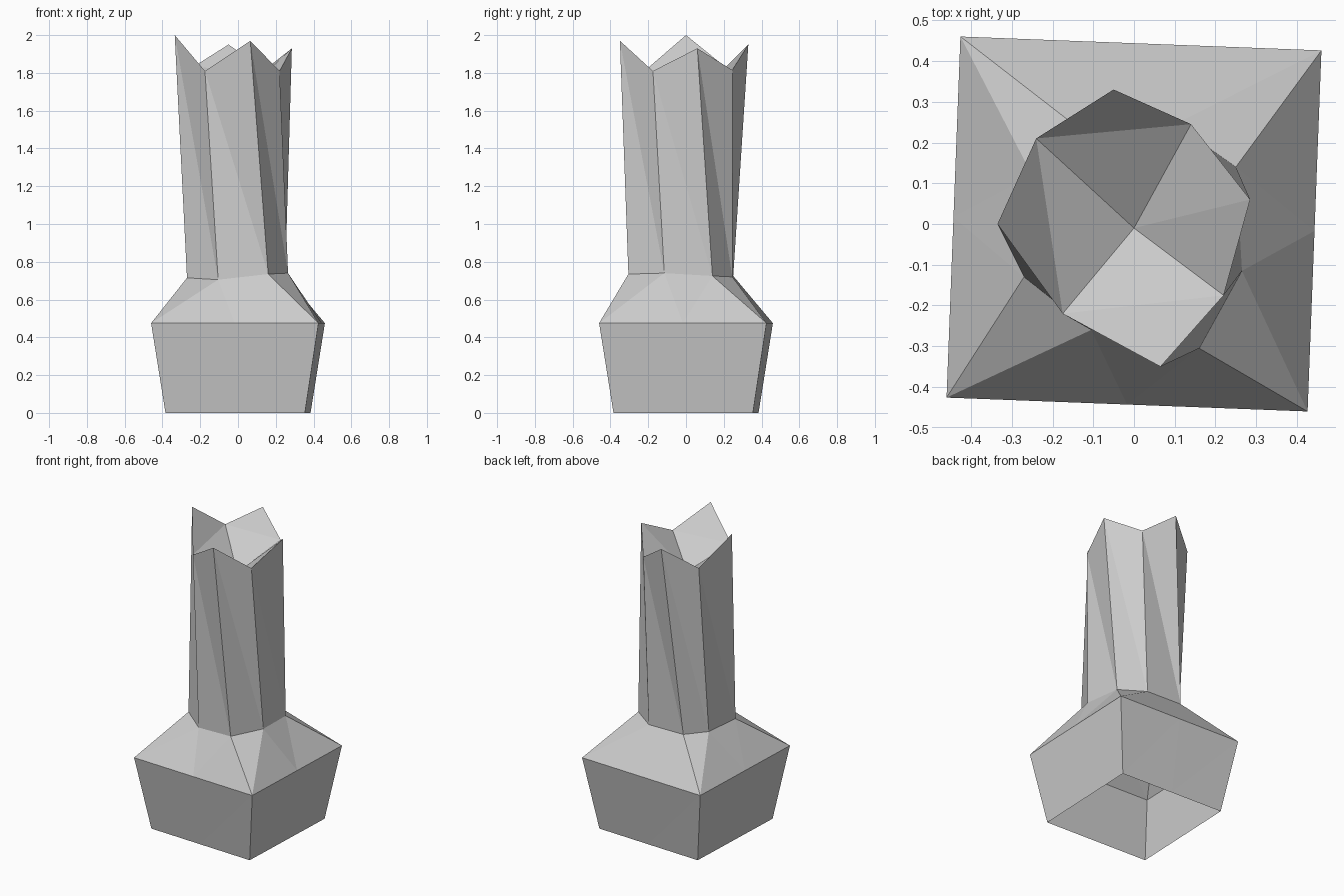
import bpy

if "Cube" in bpy.data.objects:
    bpy.data.objects.remove(bpy.data.objects["Cube"])

# Cross-sections, eight points each, counter-clockwise from the front left
def square(half, twist, z):
    a, b = half + twist, half - twist
    corners = [(-a, -b), (b, -a), (a, b), (-b, a)]
    ring = []
    for i, p in enumerate(corners):
        q = corners[(i + 1) % 4]
        ring += [(*p, z), ((p[0] + q[0]) / 2, (p[1] + q[1]) / 2, z)]
    return ring

foot = square(0.369, 0.015, 0.0)
shoulder = square(0.443, 0.017, 0.475)
neck = [(-0.27, -0.13, 0.715), (-0.105, -0.26, 0.705),
        (0.16, -0.305, 0.735), (0.265, -0.115, 0.74),
        (0.25, 0.14, 0.725), (0.10, 0.245, 0.72),
        (-0.155, 0.25, 0.725), (-0.25, 0.12, 0.72)]
rim = [(-0.335, 0.0, 2.0), (-0.175, -0.22, 1.81),
       (0.065, -0.35, 1.97), (0.22, -0.175, 1.81),
       (0.285, 0.06, 1.93), (0.14, 0.245, 1.815),
       (-0.05, 0.33, 1.95), (-0.24, 0.21, 1.83)]


def make(name, verts, faces):
    mesh = bpy.data.meshes.new(name)
    mesh.from_pydata(verts, [], faces)
    obj = bpy.data.objects.new(name, mesh)
    bpy.context.collection.objects.link(obj)
    return obj


def band(name, low, high, diagonal):
    """Triangulated wall between two rings; diagonal picks the split."""
    n = len(low)
    faces = []
    for i in range(n):
        j = (i + 1) % n
        if diagonal == "falling":
            faces += [(i, j, n + i), (j, n + j, n + i)]
        else:
            faces += [(i, j, n + j), (i, n + j, n + i)]
    return make(name, low + high, faces)


# Open-bottomed block, sloping collar and faceted column
band("base_block", foot, shoulder, "rising")
band("collar", shoulder, neck, "rising")
band("column", neck, rim, "falling")

# Hollow in the broken top: folded panels down to a central point
faces = []
for peak in range(0, 8, 2):
    before, after = (peak - 1) % 8, (peak + 1) % 8
    if peak == 4:
        faces += [(8, before, peak), (8, peak, after)]
    else:
        faces += [(before, peak, after), (8, before, after)]
make("top_hollow", rim + [(0.0, -0.01, 1.66)], faces)
